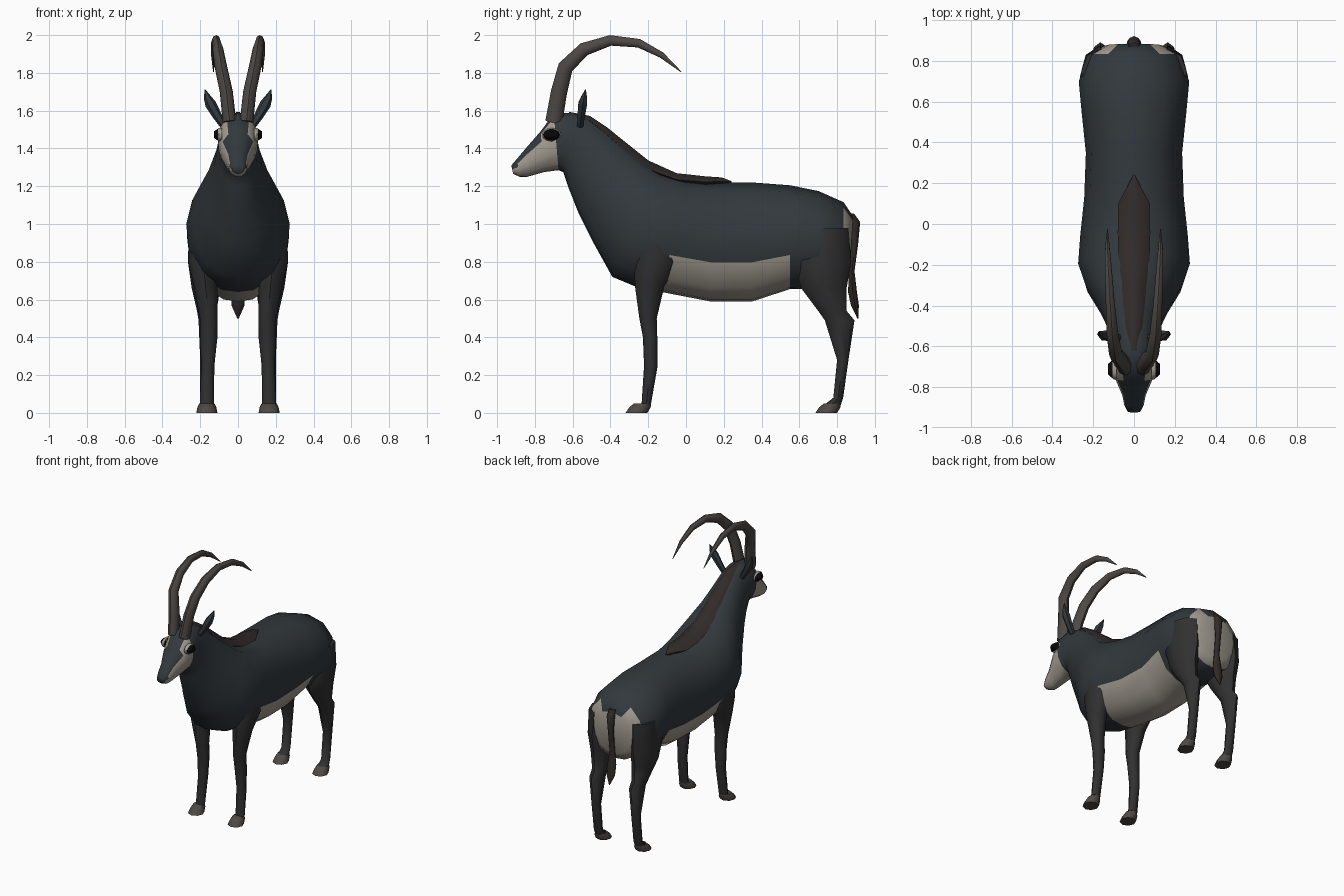
import bpy, bmesh, math
from mathutils import Vector


def mat(name, r, g, b):
    m = bpy.data.materials.new(name)
    m.diffuse_color = (r, g, b, 1)
    return m


DARK = mat("dark_coat", 0.032, 0.040, 0.046)
PALE = mat("pale_coat", 0.36, 0.33, 0.28)
MANE = mat("mane_brown", 0.030, 0.024, 0.022)
LEG = mat("leg_coat", 0.030, 0.030, 0.031)
HORN = mat("horn", 0.075, 0.066, 0.060)
BLACK = mat("eye_black", 0.003, 0.003, 0.004)


def loft(name, rings, mats, pick=None, mirror=False, angle=50):
    """Skin a list of equal-sized point rings; pick(segment, side) gives the material slot."""
    bm = bmesh.new()
    vs = [[bm.verts.new(p) for p in r] for r in rings]
    n = len(rings[0])
    for i in range(len(rings) - 1):
        for j in range(n):
            k = (j + 1) % n
            f = bm.faces.new((vs[i][j], vs[i][k], vs[i + 1][k], vs[i + 1][j]))
            f.material_index = pick(i, j) if pick else 0
    for end, seg in ((vs[0], -1), (vs[-1], len(rings))):
        f = bm.faces.new(end)
        f.material_index = pick(seg, 0) if pick else 0
    bmesh.ops.recalc_face_normals(bm, faces=bm.faces)
    me = bpy.data.meshes.new(name)
    bm.to_mesh(me)
    bm.free()
    for m in mats:
        me.materials.append(m)
    me.polygons.foreach_set("use_smooth", [True] * len(me.polygons))
    me.set_sharp_from_angle(angle=math.radians(angle))
    ob = bpy.data.objects.new(name, me)
    bpy.context.collection.objects.link(ob)
    if mirror:
        ob.modifiers.new("mirror", "MIRROR").use_mirror_merge = False
    return ob


# Torso, neck and head: one skin through (top y, top z, bottom y, bottom z, half width)
RIGHT = [90, 60, 30, 5, -20, -50, -75, -90]
ANGLES = RIGHT + [180 - a for a in RIGHT[-2:0:-1]]


def spine_ring(ty, tz, by, bz, w):
    top, bot = Vector((0, ty, tz)), Vector((0, by, bz))
    mid, up = (top + bot) / 2, (top - bot) / 2
    pts = []
    for a in ANGLES:
        c = math.cos(math.radians(a))
        x = math.copysign(abs(c) ** 0.85, c) * w if abs(c) > 1e-6 else 0
        pts.append(mid + up * math.sin(math.radians(a)) + Vector((x, 0, 0)))
    return pts


spine = [
    (0.885, 1.04, 0.865, 0.72, 0.14), (0.835, 1.115, 0.83, 0.67, 0.225),
    (0.70, 1.175, 0.70, 0.66, 0.272), (0.55, 1.205, 0.55, 0.655, 0.258),
    (0.35, 1.22, 0.35, 0.59, 0.237), (0.13, 1.22, 0.13, 0.59, 0.245),
    (0.0, 1.235, -0.13, 0.64, 0.265), (-0.13, 1.275, -0.27, 0.67, 0.275),
    (-0.22, 1.335, -0.39, 0.72, 0.24), (-0.32, 1.415, -0.49, 0.90, 0.175),
    (-0.42, 1.50, -0.57, 1.06, 0.13), (-0.51, 1.565, -0.625, 1.20, 0.107),
    (-0.60, 1.59, -0.65, 1.275, 0.102), (-0.70, 1.585, -0.675, 1.285, 0.107),
    (-0.77, 1.49, -0.75, 1.275, 0.092), (-0.84, 1.41, -0.84, 1.25, 0.058),
    (-0.895, 1.345, -0.88, 1.25, 0.048), (-0.925, 1.31, -0.915, 1.265, 0.032)]


def coat(seg, j):
    k = j if j < 7 else 13 - j
    pale = (seg == -1 or (seg == 0 and k >= 1) or (3 <= seg <= 5 and k >= 4)
            or (seg == 13 and k >= 1) or (14 <= seg <= 15 and k >= 2)
            or (seg == 16 and k >= 3))
    return 1 if pale else 0


loft("body_neck_and_head", [spine_ring(*s) for s in spine], [DARK, PALE], coat, angle=60)


# Legs and hooves: level rings through (z, front y, back y, centre x, half width)
def level_ring(z, yf, yb, cx, w, n=8):
    cy, r = (yf + yb) / 2, (yb - yf) / 2
    return [Vector((cx + w * math.cos(t), cy + r * math.sin(t), z))
            for t in (2 * math.pi * i / n for i in range(n))]


front = [(0.98, -0.25, -0.05, 0.18, 0.08), (0.80, -0.275, -0.04, 0.185, 0.08),
         (0.67, -0.27, -0.115, 0.172, 0.062), (0.50, -0.247, -0.155, 0.155, 0.047),
         (0.40, -0.228, -0.152, 0.155, 0.046), (0.25, -0.222, -0.15, 0.16, 0.035),
         (0.05, -0.235, -0.185, 0.165, 0.037)]
hind = [(0.98, 0.63, 0.86, 0.16, 0.10), (0.80, 0.57, 0.875, 0.17, 0.095),
        (0.66, 0.61, 0.85, 0.17, 0.075), (0.54, 0.70, 0.85, 0.165, 0.052),
        (0.49, 0.735, 0.892, 0.165, 0.044), (0.28, 0.80, 0.86, 0.165, 0.035),
        (0.08, 0.78, 0.832, 0.165, 0.035), (0.045, 0.735, 0.82, 0.165, 0.038)]
for name, leg in (("front", front), ("hind", hind)):
    loft(name + "_legs", [level_ring(*r) for r in leg], [LEG], mirror=True)
    yb = leg[-1][2]
    loft(name + "_hooves", [level_ring(0.05, yb - 0.09, yb, 0.165, 0.04),
                            level_ring(0.03, yb - 0.115, yb - 0.002, 0.165, 0.05),
                            level_ring(0.0, yb - 0.135, yb - 0.02, 0.165, 0.056)],
         [HORN], mirror=True)

# Tail with tuft
tail = [(1.055, 0.83, 0.89, 0, 0.03), (1.01, 0.86, 0.922, 0, 0.03),
        (0.90, 0.875, 0.912, 0, 0.022), (0.75, 0.862, 0.892, 0, 0.022),
        (0.64, 0.858, 0.905, 0, 0.036), (0.57, 0.873, 0.915, 0, 0.035),
        (0.50, 0.907, 0.913, 0, 0.004)]
loft("tail", [level_ring(*r) for r in tail], [MANE])

# Mane: ridge strip through (y, crest z, half width, edge drop)
mane = [(0.24, 1.228, 0.004, 0.004), (0.19, 1.25, 0.03, 0.024), (0.10, 1.258, 0.078, 0.036),
        (-0.05, 1.275, 0.08, 0.04), (-0.20, 1.345, 0.075, 0.055), (-0.30, 1.425, 0.062, 0.055),
        (-0.42, 1.52, 0.05, 0.045), (-0.51, 1.577, 0.04, 0.03), (-0.62, 1.597, 0.02, 0.02)]
loft("mane", [[Vector((-w, y, z - d)), Vector((-w * 0.4, y, z - d * 0.15)),
               Vector((w * 0.4, y, z - d * 0.15)), Vector((w, y, z - d)),
               Vector((0, y, z - d - 0.03))] for y, z, w, d in mane], [MANE])


# Horns and ears: tubes along a path of (x, y, z, radius)
def tube(path, n, flat=1.0):
    pts = [Vector(p[:3]) for p in path]
    rings = []
    for i, p in enumerate(pts):
        d = (pts[min(i + 1, len(pts) - 1)] - pts[max(i - 1, 0)]).normalized()
        side = (Vector((1, 0, 0)) - d * d.x).normalized()
        up = d.cross(side)
        r = path[i][3]
        rings.append([p + side * r * flat * math.cos(t) + up * r * math.sin(t)
                      for t in (2 * math.pi * k / n for k in range(n))])
    return rings


horn = [(0.045, -0.70, 1.54, 0.045), (0.062, -0.672, 1.70, 0.043), (0.09, -0.638, 1.83, 0.041),
        (0.106, -0.54, 1.925, 0.036), (0.116, -0.40, 1.972, 0.028), (0.125, -0.25, 1.957, 0.023),
        (0.13, -0.13, 1.895, 0.016), (0.13, -0.025, 1.805, 0.002)]
loft("horns", tube(horn, 8, 0.8), [HORN], mirror=True)
ear = [(0.075, -0.56, 1.52, 0.018), (0.108, -0.555, 1.57, 0.022), (0.145, -0.547, 1.635, 0.027),
       (0.162, -0.54, 1.67, 0.018), (0.175, -0.532, 1.712, 0.002)]
loft("ears", tube(ear, 6, 1.1), [DARK], mirror=True)


# Eyes with pale rims
def disc(x0, x1, ry, rz, n=12):
    return [[Vector((x, -0.712 + s * ry * math.cos(t), 1.473 + s * rz * math.sin(t)))
             for t in (2 * math.pi * k / n for k in range(n))]
            for x, s in ((x0, 1), ((x0 + x1) / 2, 1), (x1, 0.55))]


loft("eye_rims", disc(0.085, 0.118, 0.05, 0.036), [PALE], mirror=True)
loft("eyes", disc(0.085, 0.128, 0.045, 0.031), [BLACK], mirror=True)
